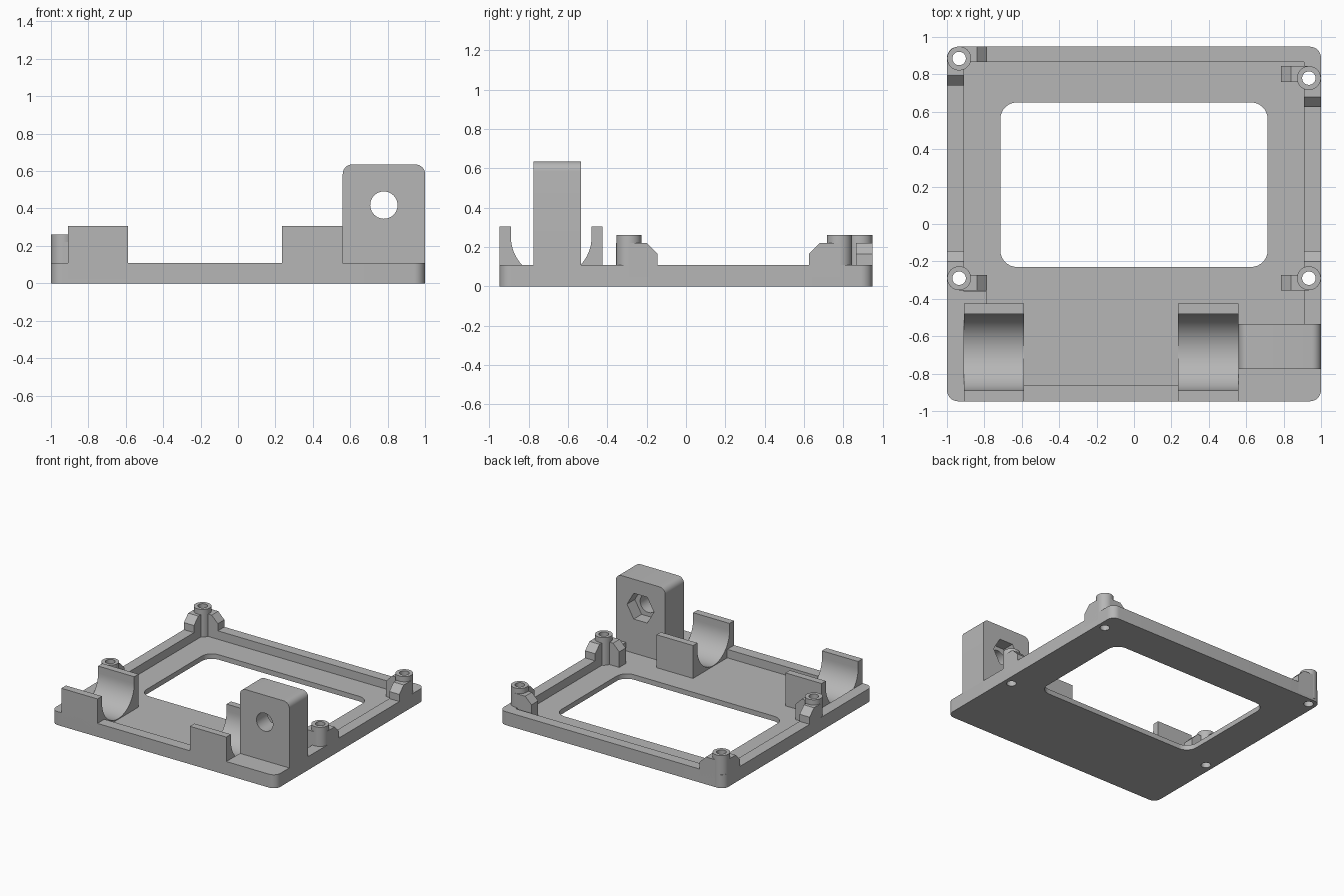
import bpy, bmesh, math

cube = bpy.data.objects.get("Cube")
if cube:
    bpy.data.objects.remove(cube, do_unlink=True)

grey = bpy.data.materials.new("plain grey")
grey.use_nodes = True
colour = (0.47, 0.47, 0.47, 1)
grey.diffuse_color = colour
grey.node_tree.nodes["Principled BSDF"].inputs["Base Color"].default_value = colour

RIM, FLOOR, FRONT, BACK = 0.108, 0.04, -0.948, 0.948


def prism(name, outline, axis, lo, hi):
    """Extrude a 2D outline along one axis."""
    place = {"x": lambda u, v, w: (w, u, v),
             "y": lambda u, v, w: (u, w, v),
             "z": lambda u, v, w: (u, v, w)}[axis]
    bm = bmesh.new()
    face = bm.faces.new([bm.verts.new(place(u, v, lo)) for u, v in outline])
    ext = bmesh.ops.extrude_face_region(bm, geom=[face])
    shift = place(0, 0, hi - lo)
    bmesh.ops.translate(bm, vec=shift,
                        verts=[g for g in ext["geom"] if isinstance(g, bmesh.types.BMVert)])
    bmesh.ops.recalc_face_normals(bm, faces=bm.faces)
    mesh = bpy.data.meshes.new(name)
    bm.to_mesh(mesh)
    bm.free()
    obj = bpy.data.objects.new(name, mesh)
    bpy.context.collection.objects.link(obj)
    mesh.materials.append(grey)
    return obj


def arc(cu, cv, r, start, end, steps):
    angles = [math.radians(start + (end - start) * i / steps) for i in range(steps + 1)]
    return [(cu + r * math.cos(a), cv + r * math.sin(a)) for a in angles]


def circle(cu, cv, r, sides=40):
    return arc(cu, cv, r, 0, 360, sides)[:-1]


def rect(u0, u1, v0, v1):
    return [(u0, v0), (u1, v0), (u1, v1), (u0, v1)]


def round_rect(u0, u1, v0, v1, r):
    return (arc(u1 - r, v1 - r, r, 0, 90, 8) + arc(u0 + r, v1 - r, r, 90, 180, 8)
            + arc(u0 + r, v0 + r, r, 180, 270, 8) + arc(u1 - r, v0 + r, r, 270, 360, 8))


cutters = []


def cutter(*args):
    obj = prism(*args)
    obj.hide_render = True
    cutters.append(obj)
    return obj


def finish(obj, cuts=()):
    """Apply the cuts and shade the curved walls smooth."""
    bpy.ops.object.select_all(action="DESELECT")
    obj.select_set(True)
    bpy.context.view_layer.objects.active = obj
    for c in cuts:
        mod = obj.modifiers.new("cut", "BOOLEAN")
        mod.operation, mod.solver, mod.object = "DIFFERENCE", "EXACT", c
        bpy.ops.object.modifier_apply(modifier=mod.name)
    bpy.ops.object.shade_smooth_by_angle(angle=math.radians(30))


# Cutters: tray recess, window, cradle grooves
recess = cutter("recess_cutter", [(-0.91, 0.865), (-0.91, -0.36), (-0.785, -0.36),
                (-0.785, -0.86), (0.56, -0.86), (0.56, -0.535), (0.91, -0.535),
                (0.91, 0.865)], "z", FLOOR, 0.2)
window = cutter("window_cutter", round_rect(-0.715, 0.715, -0.23, 0.65, 0.09), "z", -0.1, 0.2)
groove_outline = arc(-0.685, 0.25, 0.205, 180, 360, 32) + [(-0.48, 0.5), (-0.89, 0.5)]

# Cradles for a round bar
cradle_spans = {"right_cradle": (-0.91, -0.588), "left_cradle": (0.235, 0.56)}
grooves = []
for name, (x0, x1) in cradle_spans.items():
    wide = cutter(name + "_groove", groove_outline, "x", x0 - 0.05, x1 + 0.05)
    grooves.append(cutter(name + "_base_groove", groove_outline, "x", x0, x1))
    finish(prism(name, rect(FRONT, -0.425, 0.02, 0.305), "x", x0, x1), [wide])

# Standoffs: name, centre, x rib span in y, end of the rib along y
standoffs = [("back_right", -0.935, 0.885, 0.865, BACK, 0.74),
             ("back_left", 0.935, 0.78, 0.76, 0.845, 0.625),
             ("front_right", -0.935, -0.29, -0.355, -0.272, -0.145),
             ("front_left", 0.935, -0.29, -0.355, -0.272, -0.145)]


def rib_outline(start, end, bottom):
    step = math.copysign(0.055, end - start)
    return [(start, bottom), (start, 0.22), (end - step, 0.22), (end, 0.165), (end, bottom)]


holes = []
for name, x, y, y0, y1, y_end in standoffs:
    side = math.copysign(1, x)
    hole = cutter(name + "_hole", circle(x, y, 0.036, 32), "z", -0.1, 0.4)
    holes.append(hole)
    finish(prism(name + "_standoff", circle(x, y, 0.064), "z", 0.02, 0.262), [hole])
    finish(prism(name + "_inner_rib", rib_outline(x, side * 0.785, 0.02), "y", y0, y1), [hole])
    xs = sorted((side * 0.91, side))
    finish(prism(name + "_rim_rib", rib_outline(y, y_end, 0.05), "x", *xs), [hole])

# Base tray
base = prism("base_tray", round_rect(-1, 1, FRONT, BACK, 0.06), "z", 0, RIM)
finish(base, [recess, window] + grooves + holes)

# Upright bracket with bolt hole and hexagonal nut pocket
top = arc(0.95, 0.585, 0.05, 0, 90, 8) + arc(0.61, 0.585, 0.05, 90, 180, 8)
bracket = prism("upright_bracket", [(0.56, 0.05), (1, 0.05)] + top, "y", -0.775, -0.535)
bolt = cutter("bolt_cutter", circle(0.78, 0.418, 0.073), "y", -1, 0)
nut = cutter("nut_cutter", circle(0.78, 0.418, 0.12, 6), "y", -0.635, 0)
finish(bracket, [bolt, nut])

for c in cutters:
    bpy.data.objects.remove(c, do_unlink=True)
